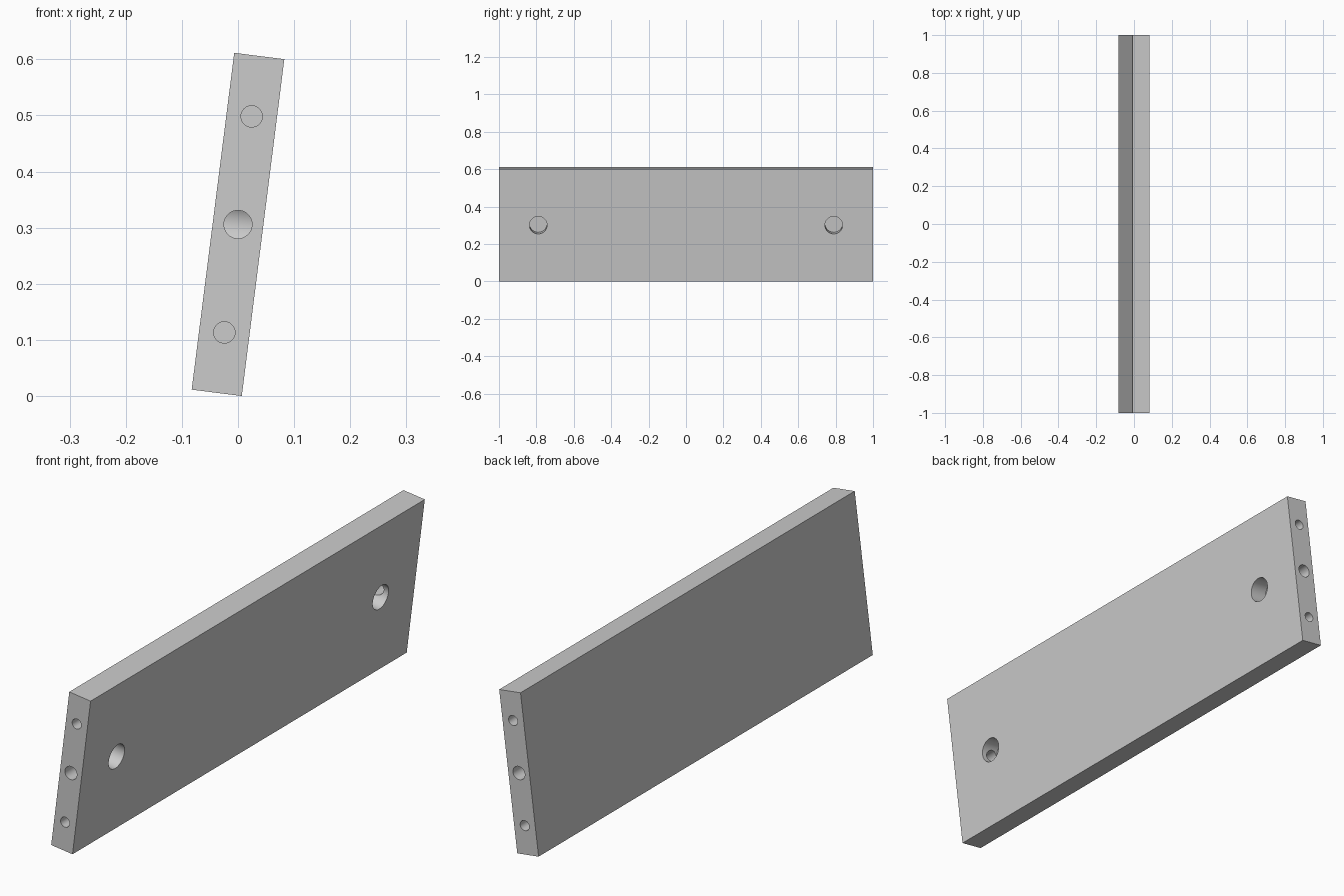
import bpy
from math import radians, pi

if "Cube" in bpy.data.objects:
    bpy.data.objects.remove(bpy.data.objects["Cube"])

TILT = radians(7.2)
THICK, LENGTH, HEIGHT = 0.09, 2.0, 0.605


def drill(board, radius, depth, face_point, axis):
    """Cut a blind hole: face_point lies on the surface, axis points outward."""
    over = 0.02
    sign = {'x': 0, 'y': 1, '-y': 1}[axis]
    direction = -1 if axis == '-y' else 1
    pos = list(face_point)
    pos[sign] += direction * (over - depth) / 2
    rot = (0, pi / 2, 0) if sign == 0 else (pi / 2, 0, 0)
    bpy.ops.mesh.primitive_cylinder_add(vertices=64, radius=radius, depth=depth + over,
                                        location=pos, rotation=rot)
    cutter = bpy.context.object
    cutter.name = "hole_cutter"
    mod = board.modifiers.new("hole", 'BOOLEAN')
    mod.object = cutter
    mod.operation = 'DIFFERENCE'
    mod.solver = 'EXACT'
    bpy.context.view_layer.objects.active = board
    bpy.ops.object.modifier_apply(modifier=mod.name)
    bpy.data.objects.remove(cutter, do_unlink=True)


# Flat board
bpy.ops.mesh.primitive_cube_add(size=1)
board = bpy.context.object
board.name = "drilled_board"
board.scale = (THICK, LENGTH, HEIGHT)
bpy.ops.object.transform_apply(scale=True)

for side, axis in ((-1, '-y'), (1, 'y')):
    end = side * LENGTH / 2
    # Round fastener pocket in the right face
    drill(board, 0.047, 0.07, (THICK / 2, side * 0.79, 0), 'x')
    # Bolt hole from the end into the pocket
    drill(board, 0.025, 0.20, (0, end, 0), axis)
    # Dowel holes above and below
    for z in (-0.194, 0.194):
        drill(board, 0.019, 0.12, (0, end, z), axis)

# Lean the board and set its lowest edge on the ground
board.rotation_euler = (0, TILT, 0)
bpy.context.view_layer.update()
board.location.z = -min((board.matrix_world @ v.co).z for v in board.data.vertices)

bpy.ops.object.select_all(action='DESELECT')
board.select_set(True)
bpy.context.view_layer.objects.active = board
bpy.ops.object.shade_smooth_by_angle(angle=radians(30))
